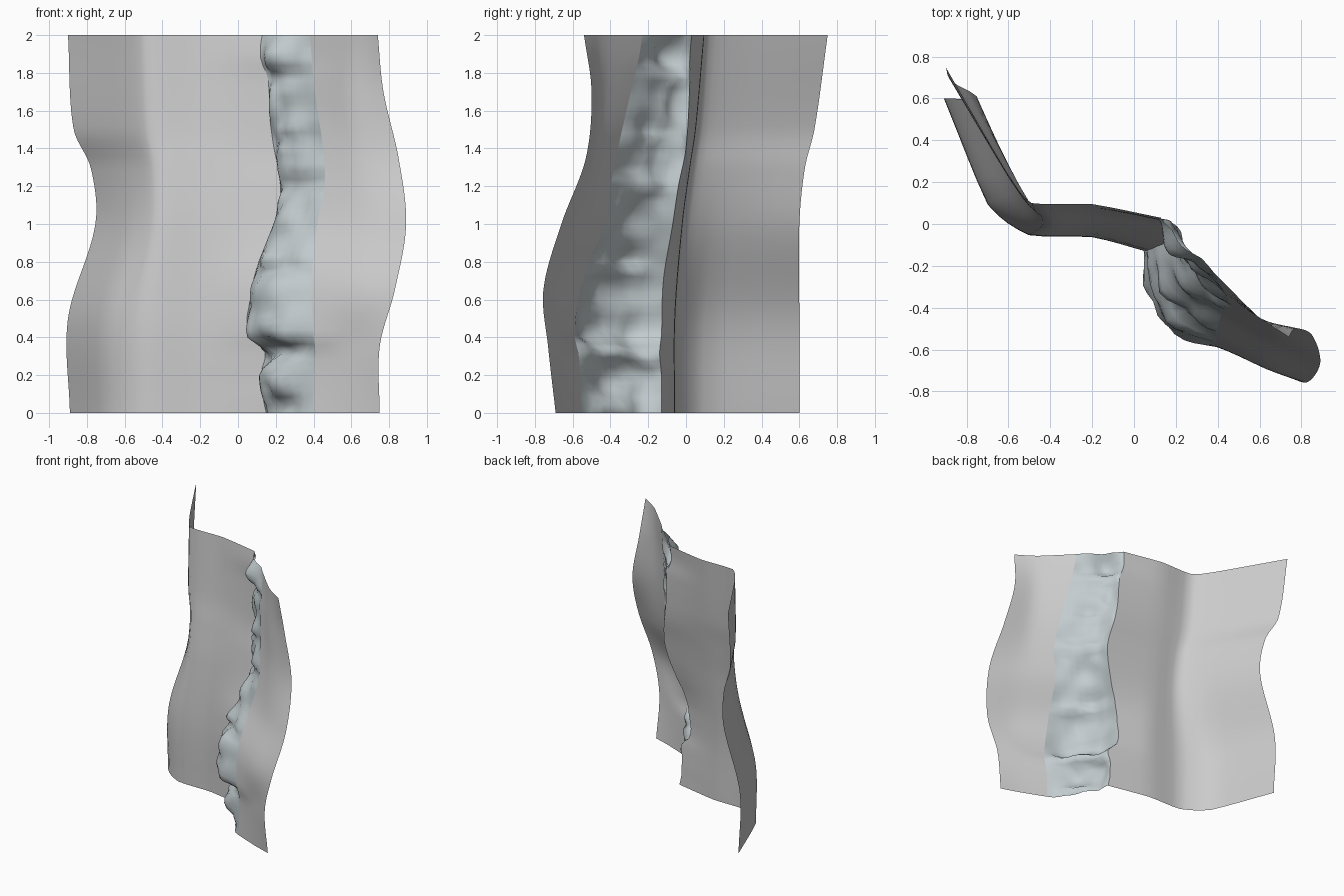
import bpy, bmesh, math
from mathutils import Vector, noise

if "Cube" in bpy.data.objects:
    bpy.data.objects.remove(bpy.data.objects["Cube"])

# Height, then x, y of four points across the rocky seam
SEAM = [
    (0.00, .15, -.13, .17, -.25, .27, -.43, .40, -.56),
    (0.20, .12, -.13, .11, -.25, .19, -.42, .40, -.56),
    (0.32, .14, -.14, .20, -.29, .30, -.45, .41, -.57),
    (0.41, .06, -.13, .08, -.32, .20, -.53, .40, -.59),
    (0.70, .08, -.12, .10, -.27, .22, -.46, .39, -.55),
    (1.00, .19, -.07, .19, -.20, .28, -.35, .42, -.43),
    (1.20, .23, -.04, .24, -.14, .32, -.27, .46, -.40),
    (1.40, .19, .00, .22, -.09, .30, -.21, .45, -.36),
    (1.75, .16, .02, .18, -.08, .26, -.16, .40, -.28),
    (1.88, .12, .02, .15, -.09, .25, -.16, .39, -.25),
    (2.00, .13, .03, .18, -.03, .26, -.12, .38, -.23)]
# Outer edge, outer slope, bend and middle of the left wall
LEFT = [
    (0.00, -.89, .60, -.69, .09, -.50, -.05, -.20, -.06),
    (0.50, -.90, .60, -.69, .10, -.50, -.05, -.20, -.06),
    (1.00, -.755, .60, -.57, .16, -.44, -.01, -.20, -.02),
    (1.30, -.78, .63, -.55, .19, -.44, .03, -.20, .02),
    (1.50, -.87, .68, -.59, .21, -.47, .06, -.20, .05),
    (2.00, -.90, .75, -.61, .25, -.49, .10, -.20, .095)]
# Middle and outer edge of the right wall
RIGHT = [
    (0.00, .60, -.64, .75, -.69), (0.35, .60, -.66, .75, -.73),
    (0.65, .64, -.69, .83, -.755), (1.00, .66, -.56, .89, -.66),
    (1.35, .64, -.48, .85, -.53), (1.70, .60, -.45, .77, -.50),
    (2.00, .59, -.44, .74, -.54)]
# Heights of the cracks between boulders in the seam
CRACKS = (0.03, 0.31, 0.74, 1.19, 1.44, 1.77)


def hermite(keys, t):
    """Smooth curve through rows whose first number is the parameter."""
    n = len(keys)
    i = max(k for k in range(n - 1) if keys[k][0] <= t + 1e-6 or k == 0)

    def slope(k, c):
        a, b = keys[max(k - 1, 0)], keys[min(k + 1, n - 1)]
        return (b[c] - a[c]) / (b[0] - a[0])
    a, b = keys[i], keys[i + 1]
    h = b[0] - a[0]
    s = (t - a[0]) / h
    v = [(2*s**3 - 3*s*s + 1)*a[c] + (s**3 - 2*s*s + s)*h*slope(i, c)
         + (3*s*s - 2*s**3)*b[c] + (s**3 - s*s)*h*slope(i + 1, c)
         for c in range(1, len(a))]
    return [Vector((v[k], v[k + 1], 0)) for k in range(0, len(v), 2)]


def resample(pts, steps, z, soft=0.6):
    """Horizontal profile, a blend of smooth curve and straight chords."""
    keys = [(k, p.x, p.y) for k, p in enumerate(pts)]
    out = []
    for k in range((len(pts) - 1) * steps + 1):
        t = k / steps
        i = min(int(t), len(pts) - 2)
        p = pts[i].lerp(pts[i + 1], t - i).lerp(hermite(keys, t)[0], soft)
        out.append(Vector((p.x, p.y, z)))
    return out


def sheet(name, rows, color=None):
    bm = bmesh.new()
    grid = [[bm.verts.new(p) for p in r] for r in rows]
    for a, b in zip(grid, grid[1:]):
        for j in range(len(a) - 1):
            bm.faces.new((a[j], a[j + 1], b[j + 1], b[j])).smooth = True
    mesh = bpy.data.meshes.new(name)
    bm.to_mesh(mesh)
    bm.free()
    obj = bpy.data.objects.new(name, mesh)
    bpy.context.collection.objects.link(obj)
    if color:
        mat = bpy.data.materials.new(name)
        mat.diffuse_color = color
        mat.use_nodes = True
        mat.node_tree.nodes["Principled BSDF"].inputs["Base Color"].default_value = mat.diffuse_color
        mesh.materials.append(mat)


seam, left, right = [], [], []
N = 50
for i in range(N + 1):
    z = 2 * i / N
    # Rocky seam, pushed out into boulders with cracks between
    row = resample(hermite(SEAM, z), 4, z, 1)
    last = len(row) - 1
    for j, p in enumerate(row):
        q = Vector((p.x * 5, p.y * 5, z * 5))
        fade = math.sin(math.pi * j / last) ** 0.6 if 0 < j < last else 0
        tilt = z - 0.06 * (j / last - 0.3) + 0.03 * noise.noise(q)
        crack = sum(math.exp(-((tilt - c) / 0.03) ** 2) for c in CRACKS)
        lump = (0.42 - noise.voronoi(q)[0][0]) * 0.10 + 0.012 - 0.04 * crack
        p += Vector((-.55, -.8, 0)) * lump * fade
        p.x += 0.012 * noise.noise(q * 1.7) * (1 if j < last else 0)
        if 0 < i < N:
            p.z += 0.02 * noise.noise(q + Vector((7, 3, 1))) * fade
    seam.append(row)
    # Walls meet the edges of the seam
    left.append(resample(hermite(LEFT, z) + [row[0]], 4, z, 0.5))
    right.append(resample([row[-1]] + hermite(RIGHT, z), 4, z))

sheet("left_wall", left)
sheet("right_wall", right)
sheet("rocky_seam", seam, (0.54, 0.60, 0.62, 1))
